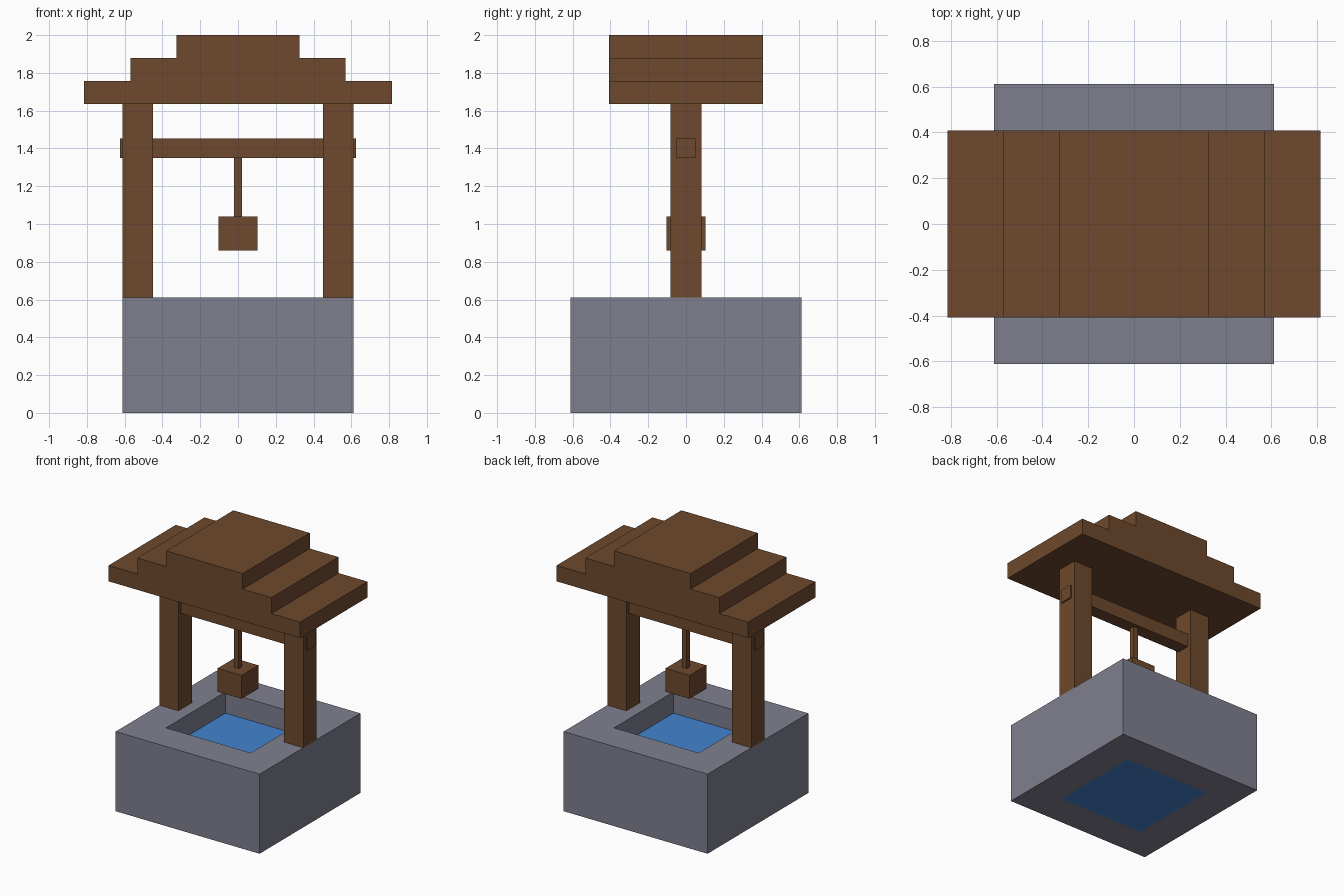
import bpy
import bmesh

old = bpy.data.objects.get("Cube")
if old:
    bpy.data.objects.remove(old, do_unlink=True)


def linear(c):
    c /= 255
    return c / 12.92 if c <= 0.04045 else ((c + 0.055) / 1.055) ** 2.4


def material(name, rgb):
    mat = bpy.data.materials.new(name)
    mat.use_nodes = True
    colour = (*[linear(c) for c in rgb], 1)
    mat.diffuse_color = colour
    mat.node_tree.nodes["Principled BSDF"].inputs["Base Color"].default_value = colour
    return mat


wood = material("brown wood", (110, 73, 45))
stone = material("grey stone", (127, 128, 143))
blue = material("blue water", (66, 132, 206))


def finish(bm, name, mat):
    bmesh.ops.recalc_face_normals(bm, faces=bm.faces)
    mesh = bpy.data.meshes.new(name)
    bm.to_mesh(mesh)
    bm.free()
    mesh.materials.append(mat)
    obj = bpy.data.objects.new(name, mesh)
    bpy.context.collection.objects.link(obj)
    return obj


def box(name, mat, half_x, half_y, z0, z1, x=0):
    bm = bmesh.new()
    bmesh.ops.create_cube(bm, size=2)
    for v in bm.verts:
        v.co = (x + v.co.x * half_x, v.co.y * half_y, z0 if v.co.z < 0 else z1)
    return finish(bm, name, mat)


def extrude(bm, faces, offset):
    new = bmesh.ops.extrude_face_region(bm, geom=faces)["geom"]
    verts = [g for g in new if isinstance(g, bmesh.types.BMVert)]
    bmesh.ops.translate(bm, verts=verts, vec=offset)


# Square stone wall with an open shaft
OUTER, SHAFT, WALL_TOP = 0.612, 0.36, 0.612
bm = bmesh.new()
rings = [[bm.verts.new((sx * r, sy * r, 0))
          for sx, sy in ((-1, -1), (1, -1), (1, 1), (-1, 1))]
         for r in (OUTER, SHAFT)]
for i in range(4):
    j = (i + 1) % 4
    bm.faces.new((rings[0][i], rings[0][j], rings[1][j], rings[1][i]))
extrude(bm, bm.faces[:], (0, 0, WALL_TOP))
finish(bm, "stone_wall", stone)

# Water filling the shaft
box("water", blue, SHAFT, SHAFT, 0, 0.45)

# Posts and crossbar
ROOF_BASE = 1.635
for side, sign in (("left", 1), ("right", -1)):
    box(side + "_post", wood, 0.081, 0.081, WALL_TOP, ROOF_BASE, sign * 0.531)
box("crossbar", wood, 0.624, 0.051, 1.35, 1.452)

# Rope and bucket
box("rope", wood, 0.02, 0.02, 1.04, 1.35)
box("bucket", wood, 0.102, 0.102, 0.86, 1.04)

# Stepped roof: half profile mirrored, then extruded front to back
ROOF_HALF_DEPTH = 0.408
steps = [(0.815, ROOF_BASE), (0.815, 1.757), (0.57, 1.757),
         (0.57, 1.88), (0.325, 1.88), (0.325, 2.0)]
outline = steps + [(-x, z) for x, z in reversed(steps)]
bm = bmesh.new()
face = bm.faces.new([bm.verts.new((x, -ROOF_HALF_DEPTH, z)) for x, z in outline])
extrude(bm, [face], (0, 2 * ROOF_HALF_DEPTH, 0))
finish(bm, "stepped_roof", wood)
